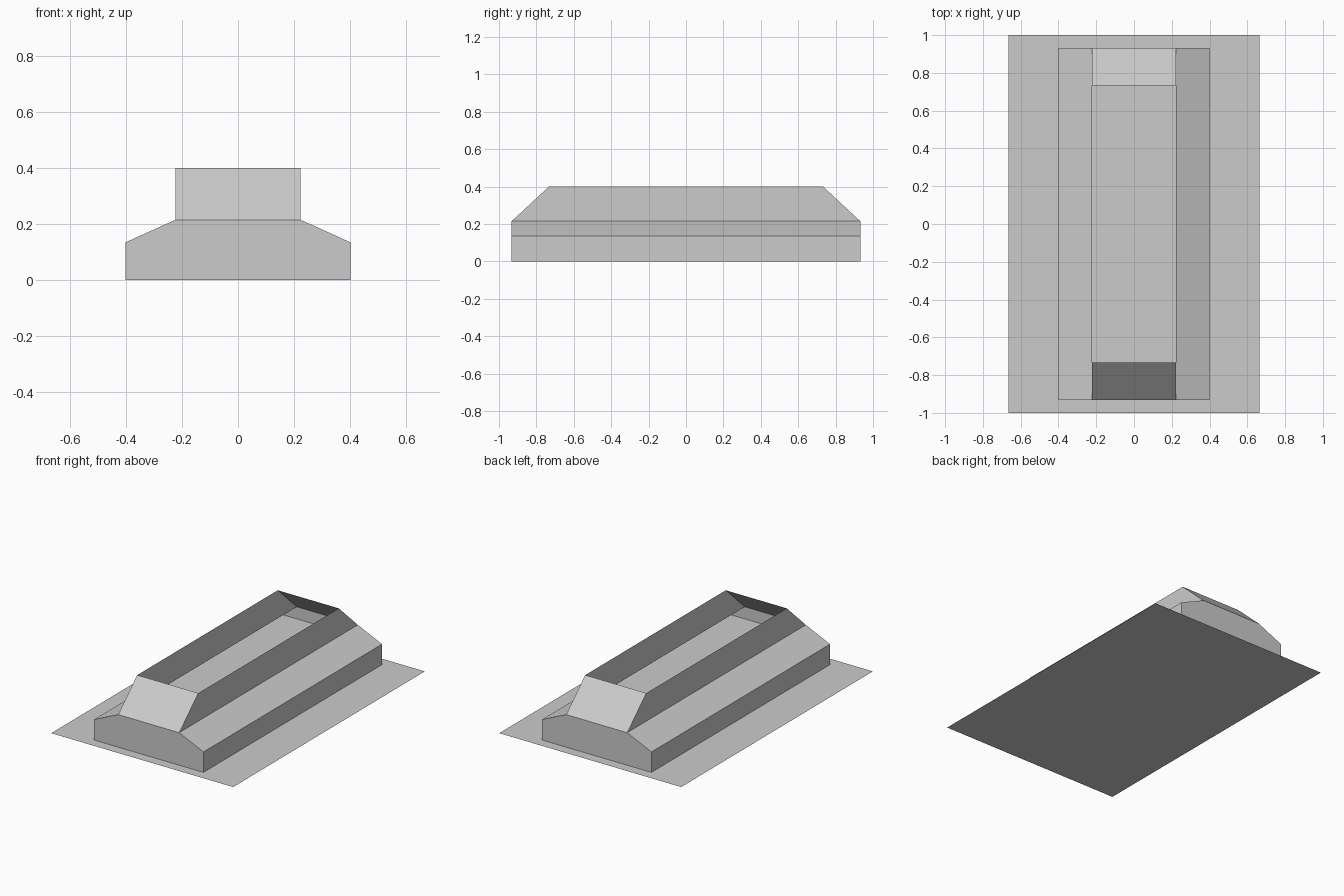
import bpy
import bmesh

cube = bpy.data.objects.get("Cube")
if cube:
    bpy.data.objects.remove(cube, do_unlink=True)

# Single flat colour
grey = bpy.data.materials.new("plain_grey")
grey.use_nodes = True
colour = (0.6, 0.6, 0.6, 1)
grey.diffuse_color = colour
grey.node_tree.nodes["Principled BSDF"].inputs["Base Color"].default_value = colour


def loft_rectangles(name, rings, cap=False):
    """Join stacked rectangles (half width, half length, height) with flat walls."""
    bm = bmesh.new()
    loops = [[bm.verts.new((sx * w, sy * l, z))
              for sx, sy in ((-1, -1), (1, -1), (1, 1), (-1, 1))]
             for w, l, z in rings]
    for low, high in zip(loops, loops[1:]):
        for i in range(4):
            j = (i + 1) % 4
            bm.faces.new((low[i], low[j], high[j], high[i]))
    if cap:
        bm.faces.new(loops[-1])
    mesh = bpy.data.meshes.new(name)
    bm.to_mesh(mesh)
    bm.free()
    mesh.materials.append(grey)
    obj = bpy.data.objects.new(name, mesh)
    bpy.context.collection.objects.link(obj)
    return obj


half_length = 0.932
base_half, top_half = 0.4, 0.223
deck_z, shoulder_z, rim_z = 0.135, 0.215, 0.4

# Flat sheet under everything
loft_rectangles("ground_sheet", [(0.665, 1, 0)], cap=True)

# Low box whose top is the floor inside the hollow
loft_rectangles("base_box", [(base_half, half_length, 0),
                             (base_half, half_length, deck_z)], cap=True)

# Sloping shoulders with upright ends
loft_rectangles("shoulders", [(base_half, half_length, deck_z),
                              (top_half, half_length, shoulder_z)])

# Open-topped upper walls with slanted ends
loft_rectangles("upper_walls", [(top_half, half_length, shoulder_z),
                                (top_half, 0.733, rim_z)])
